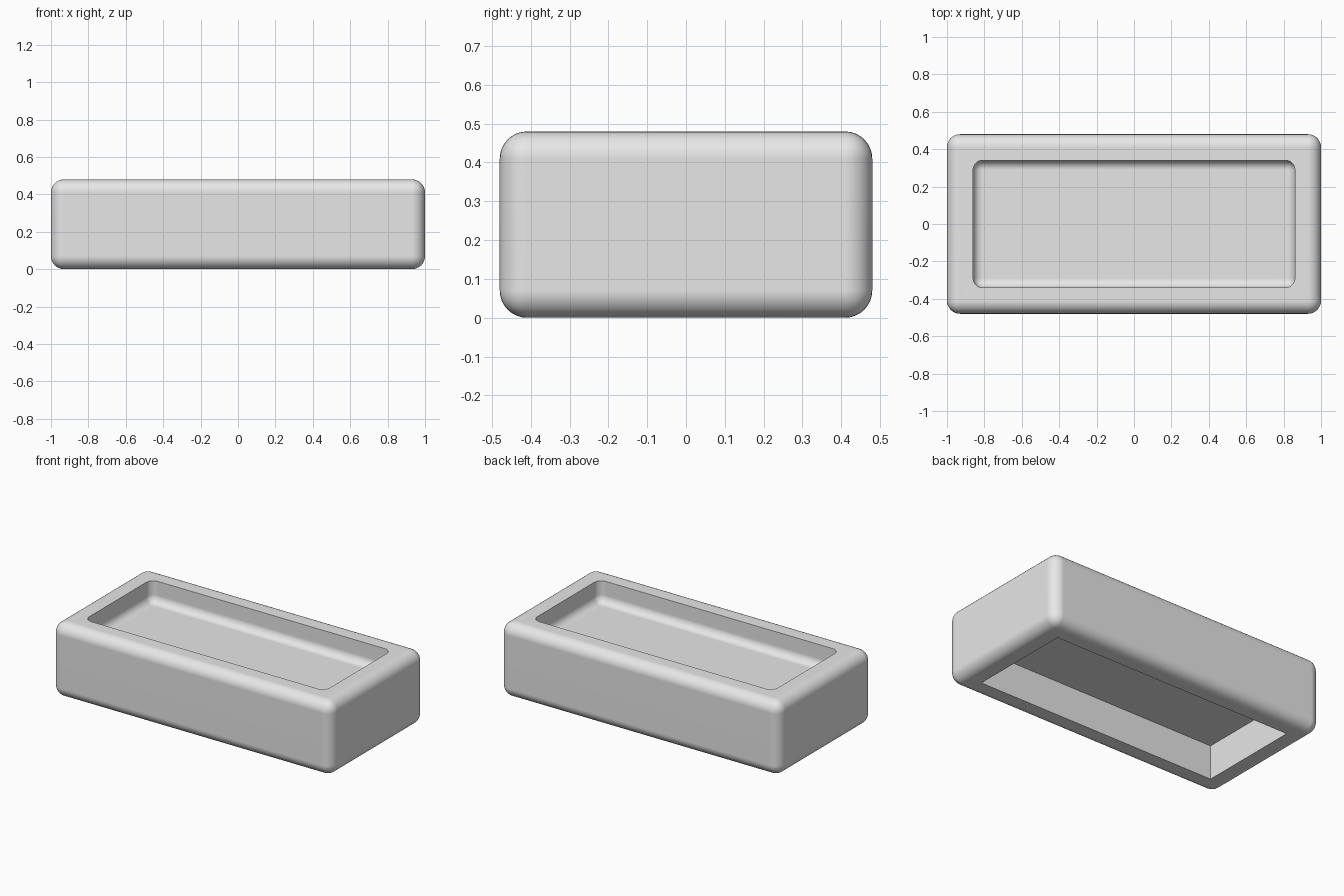
import bpy
import bmesh
from math import radians

if "Cube" in bpy.data.objects:
    bpy.data.objects.remove(bpy.data.objects["Cube"], do_unlink=True)

LENGTH, WIDTH, HEIGHT = 2.0, 0.96, 0.48
WALL = 0.14
TOP_DEPTH, BASE_DEPTH = 0.14, 0.22
OVERSHOOT = 0.1

grey = bpy.data.materials.new("light grey")
grey.use_nodes = True
grey.diffuse_color = (0.8, 0.8, 0.8, 1)
grey.node_tree.nodes["Principled BSDF"].inputs["Base Color"].default_value = grey.diffuse_color


def rounded_box(name, size_x, size_y, z_low, z_high, radius=0, open_top=False):
    """Box between two heights; open_top leaves the upper rim edges sharp."""
    bm = bmesh.new()
    bmesh.ops.create_cube(bm, size=1)
    for v in bm.verts:
        v.co.x *= size_x
        v.co.y *= size_y
        v.co.z = z_high if v.co.z > 0 else z_low
    if radius:
        edges = [e for e in bm.edges
                 if not (open_top and all(v.co.z == e.verts[0].co.z for v in e.verts)
                         and e.verts[0].co.z > (z_low + z_high) / 2)]
        bmesh.ops.bevel(bm, geom=edges, offset=radius, segments=8,
                        profile=0.5, affect='EDGES')
    mesh = bpy.data.meshes.new(name)
    bm.to_mesh(mesh)
    bm.free()
    mesh.materials.append(grey)
    obj = bpy.data.objects.new(name, mesh)
    bpy.context.collection.objects.link(obj)
    return obj


# Rounded tray body
body = rounded_box("tray_body", LENGTH, WIDTH, 0, HEIGHT, 0.07)

# Filleted upper recess and square-cornered hollow underneath
inner = (LENGTH - 2 * WALL, WIDTH - 2 * WALL)
cutters = [
    rounded_box("top_recess_cutter", *inner, HEIGHT - TOP_DEPTH,
                HEIGHT + OVERSHOOT, 0.05, open_top=True),
    rounded_box("base_hollow_cutter", *inner, -OVERSHOOT, BASE_DEPTH),
]

bpy.ops.object.select_all(action='DESELECT')
bpy.context.view_layer.objects.active = body
body.select_set(True)
for cutter in cutters:
    cutter.hide_render = True
    cut = body.modifiers.new(cutter.name, 'BOOLEAN')
    cut.operation = 'DIFFERENCE'
    cut.solver = 'EXACT'
    cut.object = cutter
    bpy.ops.object.modifier_apply(modifier=cut.name)
    bpy.data.objects.remove(cutter, do_unlink=True)

# Smooth fillets with flat main faces and crisp rims
bpy.ops.object.shade_smooth_by_angle(angle=radians(35))
normals = body.modifiers.new("flat_face_normals", 'WEIGHTED_NORMAL')
normals.keep_sharp = True
